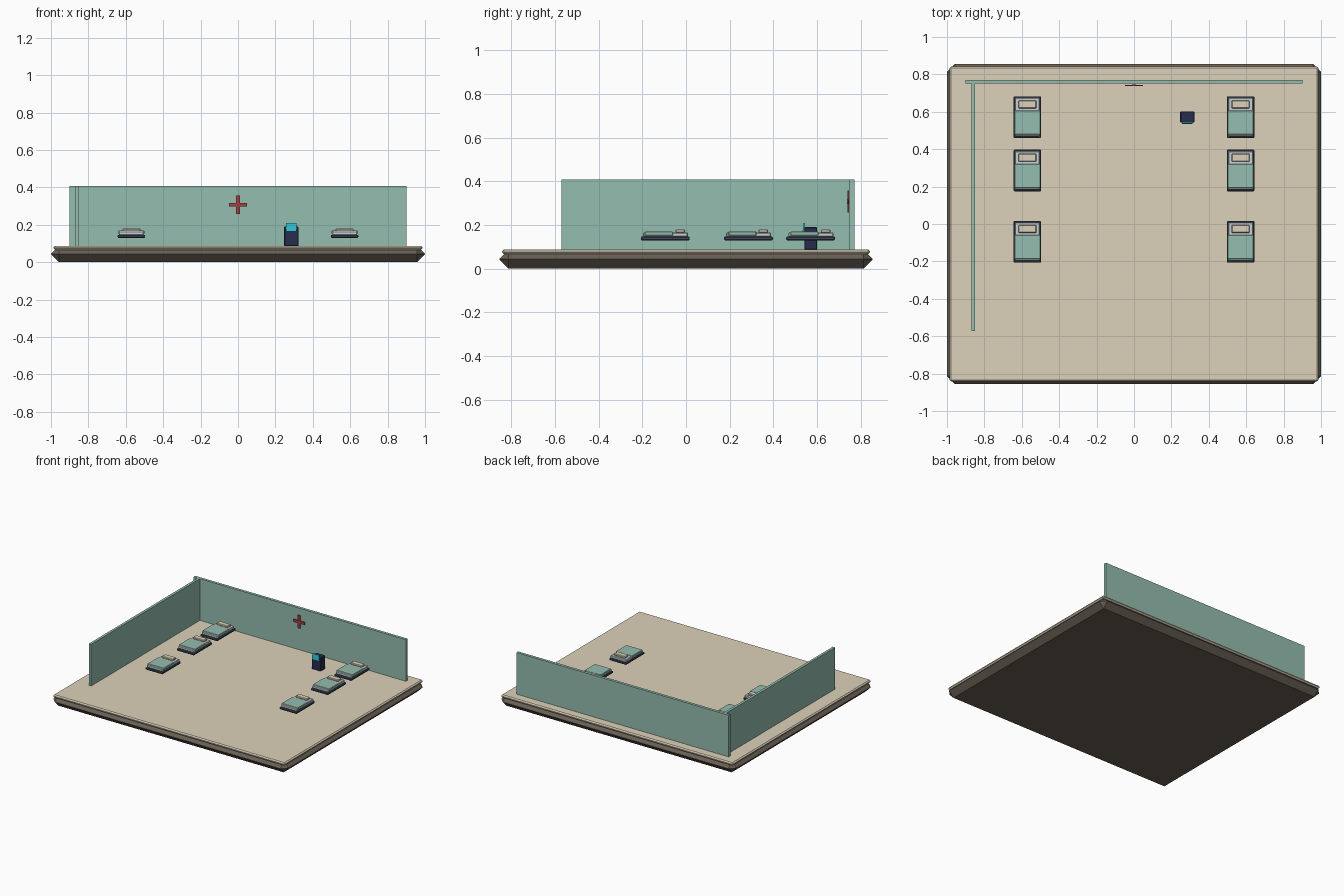
import bpy, bmesh
from mathutils import Matrix

if "Cube" in bpy.data.objects:
    bpy.data.objects.remove(bpy.data.objects["Cube"])


def mat(name, r, g, b):
    m = bpy.data.materials.new(name)
    m.diffuse_color = (r, g, b, 1)
    m.use_nodes = True
    m.node_tree.nodes["Principled BSDF"].inputs["Base Color"].default_value = m.diffuse_color
    return m


BROWN = mat("dark_brown", 0.14, 0.115, 0.09)
SAND = mat("sand", 0.72, 0.64, 0.49)
GREEN = mat("pale_green", 0.30, 0.51, 0.43)
NAVY = mat("navy", 0.02, 0.025, 0.07)
CYAN = mat("cyan", 0.03, 0.52, 0.62)
RED = mat("red", 0.36, 0.05, 0.06)
SLATE = mat("slate", 0.05, 0.07, 0.10)
SHEET = mat("sheet", 0.58, 0.65, 0.68)


def box(name, x, y, z, material, bevel=0.0, tilt=0.0):
    """Flat-shaded box from (min, max) ranges, with optional chamfer and tilt about x."""
    bm = bmesh.new()
    bmesh.ops.create_cube(bm, size=1)
    size = [b - a for a, b in (x, y, z)]
    bmesh.ops.scale(bm, vec=size, verts=bm.verts)
    if bevel:
        bmesh.ops.bevel(bm, geom=bm.edges[:], offset=bevel, segments=1,
                        affect='EDGES', clamp_overlap=True)
    if tilt:
        bmesh.ops.rotate(bm, cent=(0, 0, 0), matrix=Matrix.Rotation(tilt, 3, 'X'), verts=bm.verts)
    me = bpy.data.meshes.new(name)
    bm.to_mesh(me)
    bm.free()
    me.materials.append(material)
    ob = bpy.data.objects.new(name, me)
    ob.location = [(a + b) / 2 for a, b in (x, y, z)]
    bpy.context.collection.objects.link(ob)
    return ob


# chamfered plinth and floor slab
box("plinth", (-1, 1), (-0.855, 0.855), (0, 0.086), BROWN, 0.042)
box("floor", (-0.986, 0.986), (-0.842, 0.842), (0.066, 0.088), SAND, 0.008)

# walls
box("back_wall", (-0.902, 0.902), (0.75, 0.771), (0.086, 0.408), GREEN)
box("left_wall", (-0.869, -0.849), (-0.571, 0.752), (0.086, 0.408), GREEN)

# wall cross
box("cross_upright", (-0.01, 0.01), (0.739, 0.746), (0.257, 0.357), RED)
box("cross_bar", (-0.048, 0.048), (0.737, 0.744), (0.297, 0.317), RED)

# console with tilted screen
box("console_body", (0.247, 0.323), (0.543, 0.601), (0.086, 0.19), NAVY, 0.003)
box("console_screen", (0.256, 0.314), (0.536, 0.543), (0.165, 0.21), CYAN, tilt=-0.1)


def bed(cx, cy):
    def part(name, hx, y0, y1, z0, z1, material, bevel):
        box(name, (cx - hx, cx + hx), (cy + y0, cy + y1), (z0, z1), material, bevel)
    part("bed_frame", 0.073, -0.112, 0.112, 0.130, 0.147, SLATE, 0.004)
    part("mattress", 0.067, -0.102, 0.104, 0.145, 0.166, SHEET, 0.004)
    part("blanket", 0.070, -0.093, 0.036, 0.151, 0.170, GREEN, 0.003)
    part("pillow", 0.048, 0.047, 0.090, 0.164, 0.180, SAND, 0.004)


# two columns of beds
for cx in (-0.57, 0.57):
    for cy in (0.571, 0.286, -0.095):
        bed(cx, cy)
